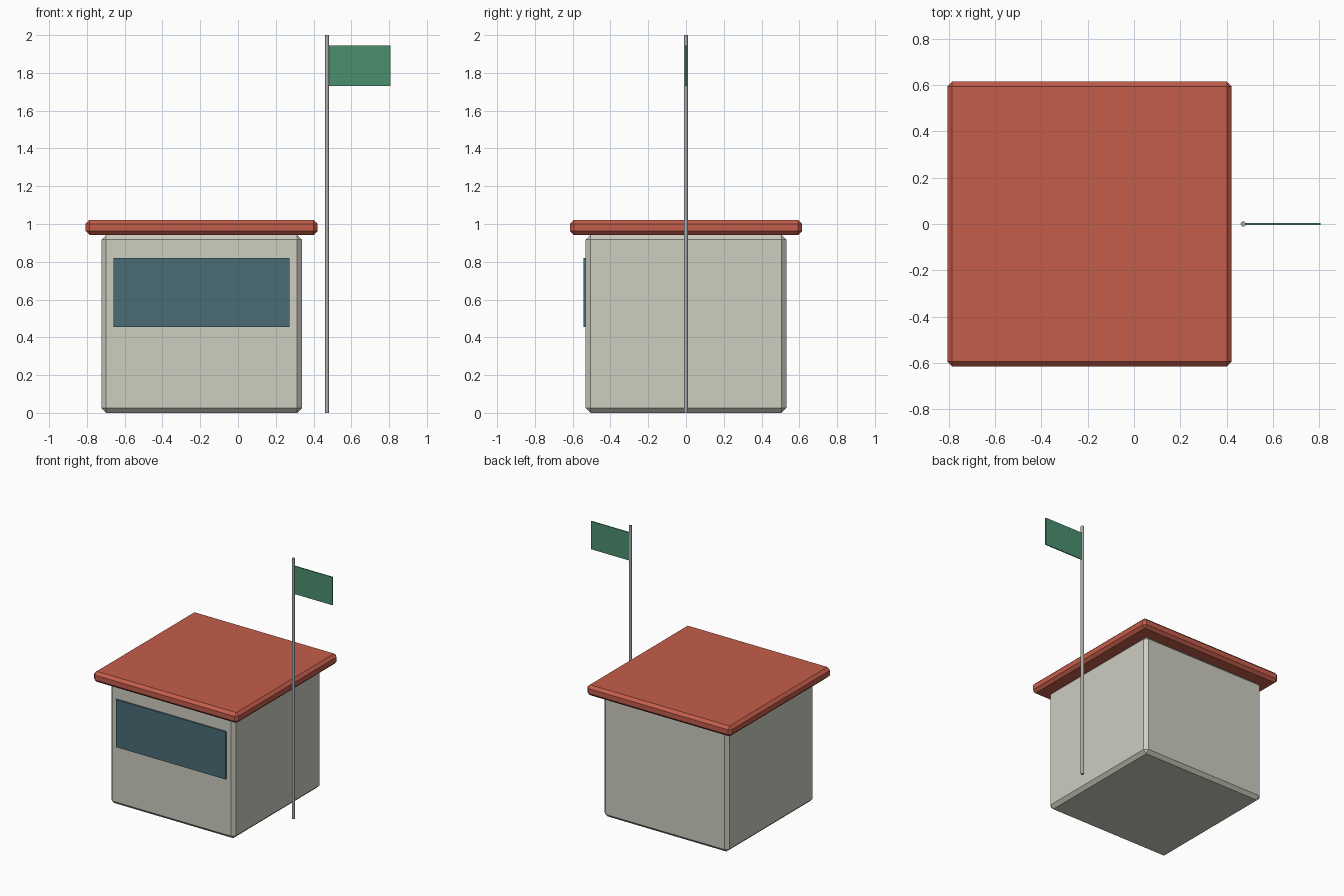
import bpy, bmesh
from mathutils import Matrix, Vector

if "Cube" in bpy.data.objects:
    bpy.data.objects.remove(bpy.data.objects["Cube"])


def material(name, color):
    m = bpy.data.materials.new(name)
    m.diffuse_color = (*color, 1)
    m.use_nodes = True
    m.node_tree.nodes["Principled BSDF"].inputs["Base Color"].default_value = m.diffuse_color
    return m


def finish(name, bm, mat):
    me = bpy.data.meshes.new(name)
    bm.to_mesh(me)
    bm.free()
    ob = bpy.data.objects.new(name, me)
    bpy.context.collection.objects.link(ob)
    if mat:
        me.materials.append(mat)
    return ob


def box(name, lo, hi, mat, chamfer=0):
    lo, hi = Vector(lo), Vector(hi)
    bm = bmesh.new()
    bmesh.ops.create_cube(bm, size=1)
    bmesh.ops.scale(bm, vec=hi - lo, verts=bm.verts)
    bmesh.ops.translate(bm, vec=(lo + hi) / 2, verts=bm.verts)
    ob = finish(name, bm, mat)
    if chamfer:
        bev = ob.modifiers.new("chamfer", "BEVEL")
        bev.width = chamfer
        bev.segments = 1
    return ob


def rod(name, x, radius, height, mat):
    bm = bmesh.new()
    bmesh.ops.create_cone(bm, cap_ends=True, segments=12, radius1=radius,
                          radius2=radius, depth=height,
                          matrix=Matrix.Translation((x, 0, height / 2)))
    return finish(name, bm, mat)


cream = material("cream_wall", (0.62, 0.61, 0.53))
red = material("red_roof", (0.55, 0.11, 0.07))
glass = material("dark_glass", (0.07, 0.15, 0.18))
green = material("green_cloth", (0.07, 0.28, 0.16))
metal = material("pole_metal", (0.4, 0.42, 0.43))

# Hut body and overhanging roof slab
box("hut_body", (-0.723, -0.531, 0), (0.338, 0.531, 0.942), cream, 0.025)
box("roof", (-0.807, -0.615, 0.942), (0.422, 0.615, 1.022), red, 0.021)

# Wide front window
box("front_window", (-0.659, -0.542, 0.454), (0.273, -0.525, 0.82), glass)

# Flagpole and flag
rod("flagpole", 0.472, 0.011, 2.0, metal)
box("flag", (0.475, -0.004, 1.73), (0.807, 0.004, 1.945), green)
